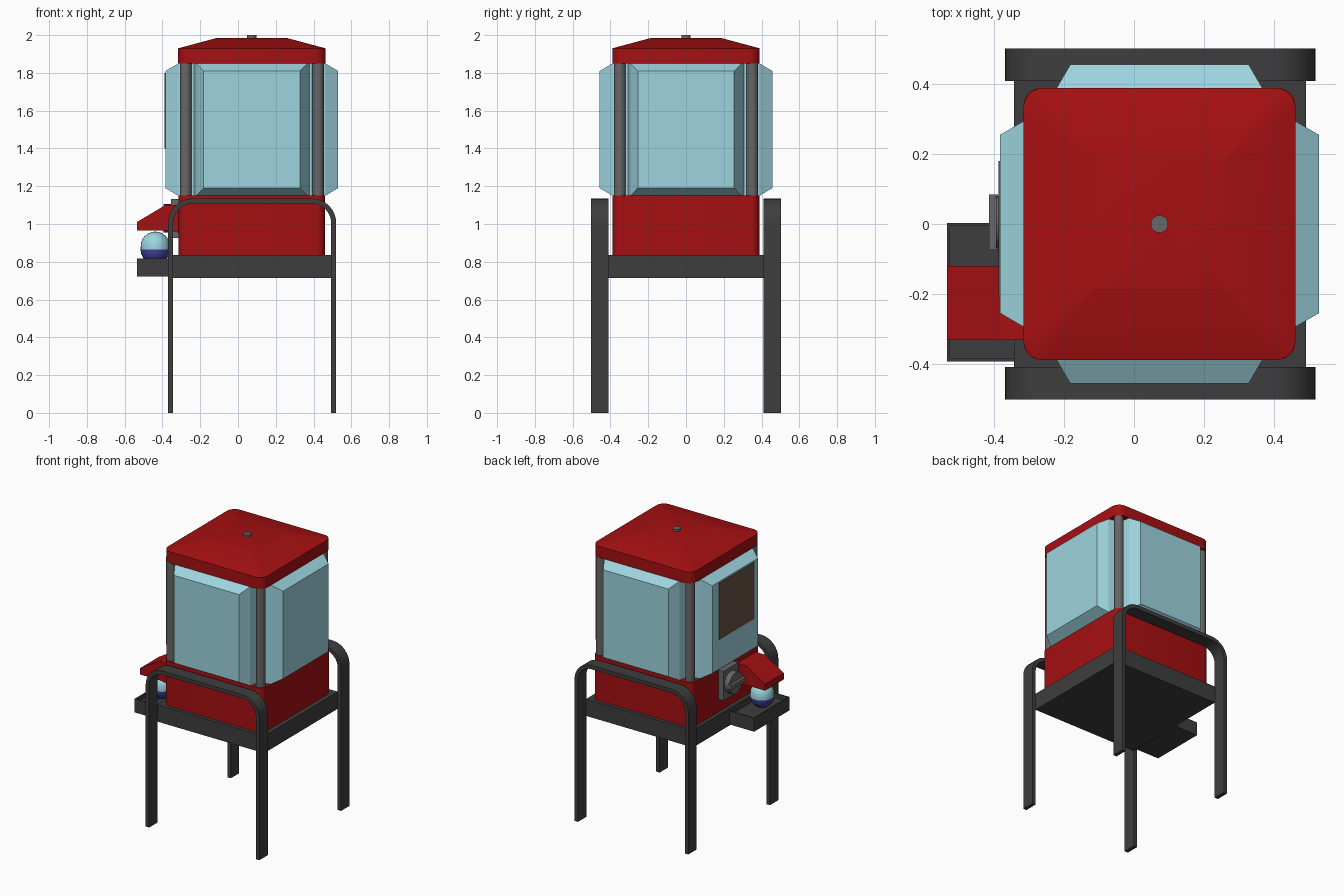
import bpy, bmesh
from math import pi, sin, cos, radians
from mathutils import Matrix, Vector

if "Cube" in bpy.data.objects:
    bpy.data.objects.remove(bpy.data.objects["Cube"])

CX = 0.073  # centre of the cabinet


def material(name, rgb):
    m = bpy.data.materials.new(name)
    m.use_nodes = True
    m.diffuse_color = (*rgb, 1)
    m.node_tree.nodes["Principled BSDF"].inputs["Base Color"].default_value = (*rgb, 1)
    return m


RED = material("red paint", (0.38, 0.005, 0.006))
DARK = material("dark metal", (0.048, 0.048, 0.048))
GREY = material("grey metal", (0.135, 0.135, 0.138))
GLASS = material("pale blue glass", (0.34, 0.66, 0.74))
BLUE = material("capsule blue", (0.05, 0.055, 0.36))
BROWN = material("brown card", (0.14, 0.085, 0.06))


def finish(name, bm, *mats, smooth=False):
    bmesh.ops.recalc_face_normals(bm, faces=bm.faces[:])
    me = bpy.data.meshes.new(name)
    bm.to_mesh(me)
    bm.free()
    for m in mats:
        me.materials.append(m)
    ob = bpy.data.objects.new(name, me)
    bpy.context.collection.objects.link(ob)
    if smooth:
        bpy.ops.object.select_all(action="DESELECT")
        ob.select_set(True)
        bpy.context.view_layer.objects.active = ob
        bpy.ops.object.shade_smooth_by_angle(angle=radians(35))
    return ob


def add_box(bm, lo, hi):
    lo, hi = Vector(lo), Vector(hi)
    size = hi - lo
    mat = Matrix.Translation((lo + hi) / 2) @ Matrix.Diagonal((*size, 1))
    return bmesh.ops.create_cube(bm, size=1, matrix=mat)["verts"]


def box(name, lo, hi, mat):
    bm = bmesh.new()
    add_box(bm, lo, hi)
    return finish(name, bm, mat)


def cylinder(name, centre, r, depth, mat, axis="Z", segs=24):
    bm = bmesh.new()
    m = Matrix.Translation(centre)
    if axis == "X":
        m = m @ Matrix.Rotation(pi / 2, 4, "Y")
    bmesh.ops.create_cone(bm, cap_ends=True, segments=segs, radius1=r, radius2=r,
                          depth=depth, matrix=m)
    return finish(name, bm, mat, smooth=True)


def prism(name, outline, y0, y1, mat, smooth=False):
    """Extrude an x-z outline along y."""
    bm = bmesh.new()
    f = bm.faces.new([bm.verts.new((x, y0, z)) for x, z in outline])
    new = bmesh.ops.extrude_face_region(bm, geom=[f])["geom"]
    bmesh.ops.translate(bm, verts=[v for v in new if isinstance(v, bmesh.types.BMVert)],
                        vec=(0, y1 - y0, 0))
    return finish(name, bm, mat, smooth=smooth)


def rounded_ring(bm, half, r, z, n=6):
    """Ring of vertices around a rounded square."""
    ring = []
    for k in range(4):
        mid = pi / 4 + k * pi / 2
        c = half - r
        cx, cy = c * (1 if cos(mid) > 0 else -1), c * (1 if sin(mid) > 0 else -1)
        for i in range(n + 1):
            a = k * pi / 2 + i / n * pi / 2
            ring.append(bm.verts.new((CX + cx + r * cos(a), cy + r * sin(a), z)))
    return ring


def rounded_stack(name, levels, mat):
    bm = bmesh.new()
    rings = [rounded_ring(bm, *lv) for lv in levels]
    for a, b in zip(rings, rings[1:]):
        for i in range(len(a)):
            j = (i + 1) % len(a)
            bm.faces.new((a[i], a[j], b[j], b[i]))
    bm.faces.new(rings[0])
    bm.faces.new(rings[-1])
    return finish(name, bm, mat, smooth=True)


# Stand: two arched leg frames and the base slab
def arch(x0, x1, top, r, n=8):
    pts = [(x0, 0)]
    for cx, start in ((x0 + r, pi), (x1 - r, pi / 2)):
        for i in range(n + 1):
            a = start - i / n * pi / 2
            pts.append((cx + r * cos(a), top - r + r * sin(a)))
    return pts + [(x1, 0)]


leg_outline = arch(-0.37, 0.52, 1.135, 0.13) + arch(-0.343, 0.493, 1.108, 0.103)[::-1]
for side, y0 in (("front", -0.503), ("back", 0.41)):
    prism(side + "_leg_frame", leg_outline, y0, y0 + 0.093, DARK, smooth=True)
box("base_slab", (-0.343, -0.412, 0.715), (0.493, 0.412, 0.835), DARK)

# Cabinet body, roof and roof knob
rounded_stack("body", [(0.388, 0.045, 0.83), (0.388, 0.045, 1.15)], RED)
rounded_stack("roof", [(0.39, 0.06, 1.85), (0.39, 0.06, 1.93), (0.185, 0.006, 1.985)], RED)
cylinder("roof_knob", (CX, 0, 1.99), 0.025, 0.02, GREY)

# Corner posts
for i, (sx, sy) in enumerate(((-1, -1), (1, -1), (1, 1), (-1, 1))):
    cylinder(f"corner_post_{i + 1}", (CX + sx * 0.35, sy * 0.35, 1.5), 0.031, 0.71, GREY)

# Glass: inner box and four bulging panes
box("glass_core", (CX - 0.335, -0.335, 1.145), (CX + 0.335, 0.335, 1.855), GLASS)
for i, side in enumerate(("front", "left", "back", "right")):
    bm = bmesh.new()
    rings = []
    for d, w, h in ((0.32, 0.31, 0.35), (0.39, 0.294, 0.35), (0.457, 0.255, 0.31)):
        rings.append([bm.verts.new((sx * w, -d, 1.5 + sz * h))
                      for sx, sz in ((-1, -1), (1, -1), (1, 1), (-1, 1))])
    for a, b in zip(rings, rings[1:]):
        for k in range(4):
            bm.faces.new((a[k], a[k - 1], b[k - 1], b[k]))
    bm.faces.new(rings[0])
    bm.faces.new(rings[-1])
    bmesh.ops.transform(bm, verts=bm.verts[:],
                        matrix=Matrix.Translation((CX, 0, 0)) @ Matrix.Rotation(i * pi / 2, 4, "Z"))
    finish(side + "_glass_pane", bm, GLASS)
box("display_card", (CX - 0.461, -0.21, 1.40), (CX - 0.455, 0.18, 1.80), BROWN)

# Coin mechanism: plate, dial and turning handle
box("coin_plate", (-0.355, -0.078, 0.925), (-0.31, 0.088, 1.133), GREY)
cylinder("coin_dial", (-0.37, 0.005, 1.03), 0.075, 0.05, GREY, axis="X")
box("dial_handle", (-0.415, -0.075, 1.015), (-0.39, 0.085, 1.045), GREY)

# Capsule chute hood
prism("chute_hood", [(-0.535, 0.965), (-0.535, 1.01), (-0.385, 1.10), (-0.31, 1.10),
                     (-0.31, 0.955), (-0.38, 0.965)], -0.33, -0.12, RED)

# Catch tray with a recessed top
bm = bmesh.new()
add_box(bm, (-0.535, -0.393, 0.722), (-0.335, 0.003, 0.817))
top = max(bm.faces, key=lambda f: f.calc_center_median().z)
bmesh.ops.inset_region(bm, faces=[top], thickness=0.012)
new = bmesh.ops.extrude_face_region(bm, geom=[top])["geom"]
bmesh.ops.translate(bm, verts=[v for v in new if isinstance(v, bmesh.types.BMVert)],
                    vec=(0, 0, -0.03))
if top.is_valid:
    bmesh.ops.delete(bm, geom=[top], context="FACES_ONLY")
finish("catch_tray", bm, DARK)

# Two-tone capsule, stretched slightly at its seam
bm = bmesh.new()
bmesh.ops.create_uvsphere(bm, u_segments=24, v_segments=12, radius=0.078)
for v in bm.verts:
    v.co += Vector((-0.438, -0.225, 0.882 if v.co.z > 0.001 else 0.865))
for f in bm.faces:
    f.material_index = 1 if f.calc_center_median().z < 0.865 else 0
finish("capsule", bm, GLASS, BLUE, smooth=True)
